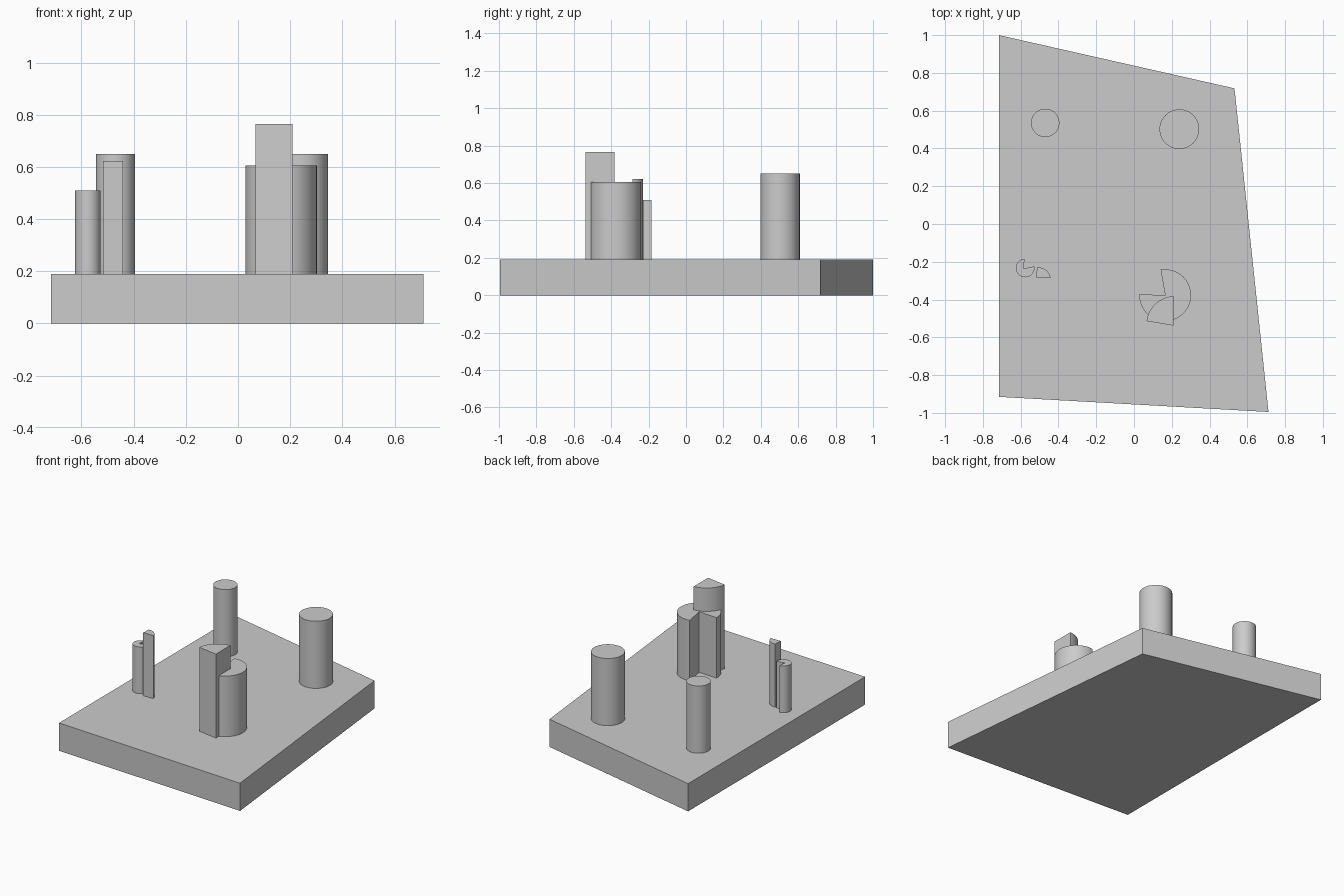
import bpy
import bmesh
from math import cos, sin, radians

if "Cube" in bpy.data.objects:
    bpy.data.objects.remove(bpy.data.objects["Cube"])

DECK = 0.19


def prism(name, outline, z0, z1, smooth=True):
    """Extrude a counter-clockwise outline from z0 to z1."""
    bm = bmesh.new()
    face = bm.faces.new([bm.verts.new((x, y, z0)) for x, y in outline])
    new = bmesh.ops.extrude_face_region(bm, geom=[face])["geom"]
    verts = [g for g in new if isinstance(g, bmesh.types.BMVert)]
    bmesh.ops.translate(bm, verts=verts, vec=(0, 0, z1 - z0))
    bmesh.ops.recalc_face_normals(bm, faces=bm.faces)
    mesh = bpy.data.meshes.new(name)
    bm.to_mesh(mesh)
    bm.free()
    obj = bpy.data.objects.new(name, mesh)
    bpy.context.collection.objects.link(obj)
    if smooth:
        bpy.ops.object.select_all(action='DESELECT')
        obj.select_set(True)
        bpy.context.view_layer.objects.active = obj
        bpy.ops.object.shade_smooth_by_angle(angle=radians(30))
    return obj


def arc(cx, cy, a0, a1, r0, r1=None, steps=48):
    """Arc points; the radius blends from r0 to r1."""
    r1 = r0 if r1 is None else r1
    pts = []
    for i in range(steps + 1):
        t = i / steps
        a, r = radians(a0 + (a1 - a0) * t), r0 + (r1 - r0) * t
        pts.append((cx + r * cos(a), cy + r * sin(a)))
    return pts


# Four-sided slab
prism("base_slab", [(-0.716, -0.915), (0.712, -0.995), (0.532, 0.718), (-0.716, 1.0)],
      0, DECK, smooth=False)

# Round pillars
for name, x, y, r in [("left_pillar", -0.47, 0.535, 0.075), ("right_pillar", 0.24, 0.502, 0.105)]:
    prism(name, arc(x, y, 0, 360, r, steps=64)[:-1], DECK, 0.65)

# Large pie with its separated slice
prism("large_pie", [(0.165, -0.379)] + arc(0.165, -0.377, 177, 460, 0.137), DECK, 0.605)
prism("large_slice", [(0.209, -0.538)] + arc(0.209, -0.538, 90, 170.5, 0.156, 0.144), DECK, 0.765)

# Small pie with its separated slice
prism("small_pie", [(-0.586, -0.236)] + arc(-0.576, -0.233, 93, 370, 0.049), DECK, 0.51)
prism("small_slice", [(-0.517, -0.287)] + arc(-0.517, -0.287, 0, 87, 0.076, 0.056), DECK, 0.622)
